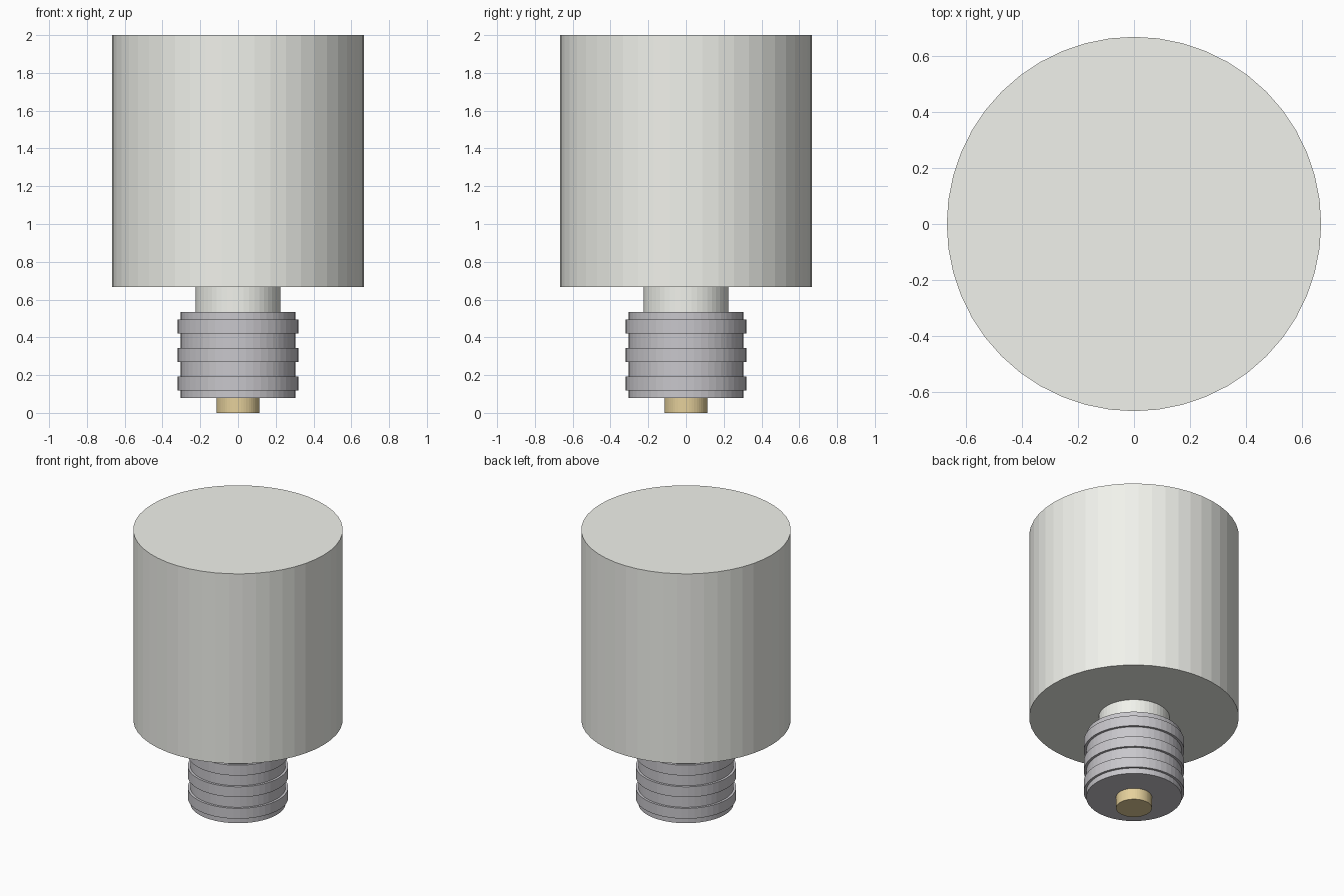
import bpy

if "Cube" in bpy.data.objects:
    bpy.data.objects.remove(bpy.data.objects["Cube"])

SIDES = 48


def material(name, rgb):
    m = bpy.data.materials.new(name)
    m.diffuse_color = (*rgb, 1.0)
    m.use_nodes = True
    m.node_tree.nodes["Principled BSDF"].inputs["Base Color"].default_value = m.diffuse_color
    return m


white = material("frosted_white", (0.88, 0.89, 0.84))
metal = material("base_metal", (0.58, 0.57, 0.60))
brass = material("contact_brass", (0.78, 0.63, 0.33))


def cylinder(name, radius, z0, z1, mat):
    bpy.ops.mesh.primitive_cylinder_add(
        vertices=SIDES, radius=radius, depth=z1 - z0, location=(0, 0, (z0 + z1) / 2))
    ob = bpy.context.object
    ob.name = name
    ob.data.materials.append(mat)
    return ob


# Large frosted bulb and its neck
cylinder("bulb", 0.667, 0.667, 2.0, white)
cylinder("neck", 0.226, 0.533, 0.667, white)

# Screw base with three raised thread rings
cylinder("screw_base", 0.304, 0.08, 0.533, metal)
for i in range(3):
    z = 0.155 + i * 0.1515
    cylinder(f"thread_ring_{i + 1}", 0.32, z - 0.0365, z + 0.0365, metal)

# Electrical contact at the bottom
cylinder("contact", 0.114, 0.0, 0.08, brass)
